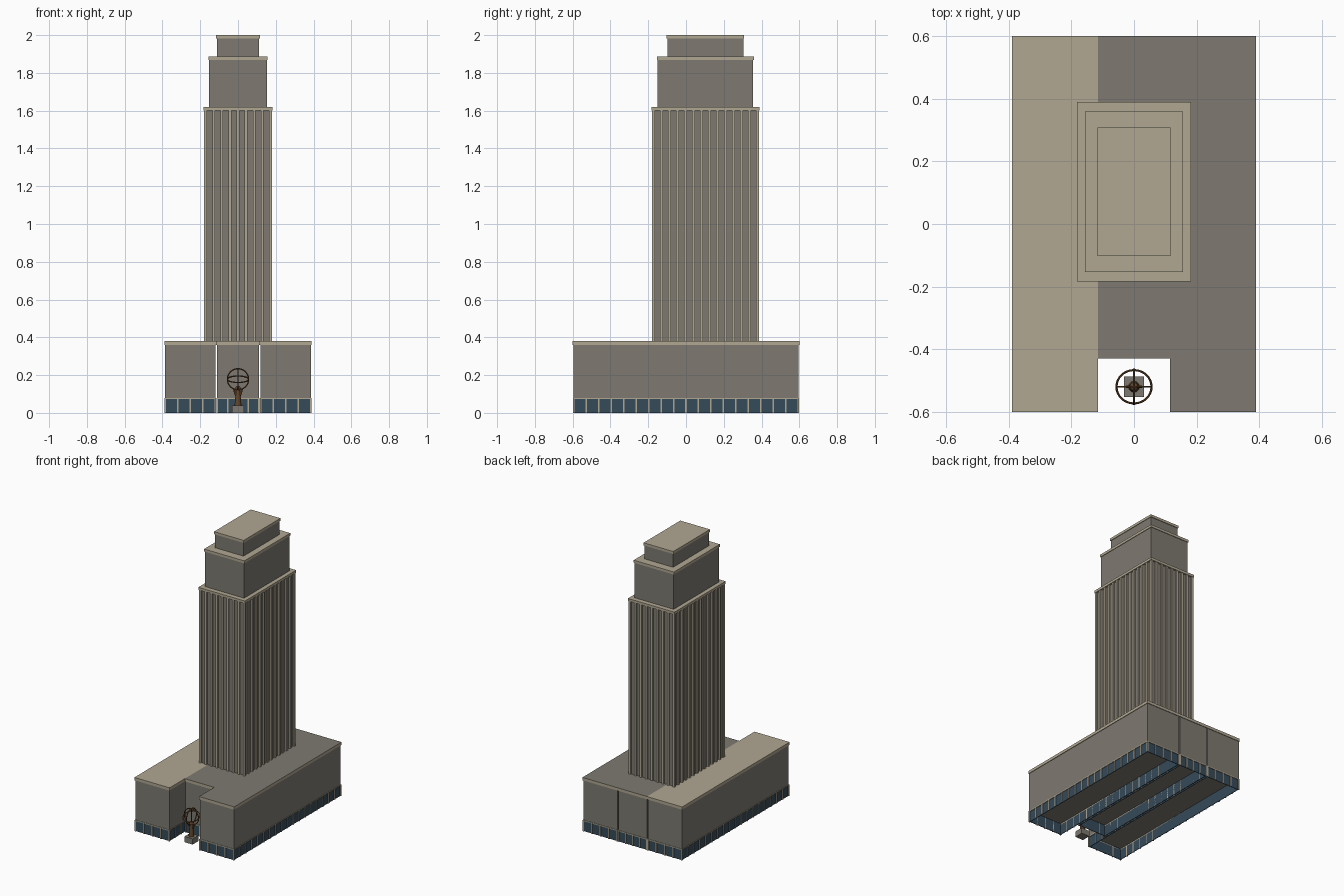
import bpy, math
from mathutils import Vector

if "Cube" in bpy.data.objects:
    bpy.data.objects.remove(bpy.data.objects["Cube"], do_unlink=True)


def material(name, r, g, b):
    m = bpy.data.materials.new(name)
    m.use_nodes = True
    m.diffuse_color = (r, g, b, 1)
    m.node_tree.nodes["Principled BSDF"].inputs["Base Color"].default_value = (r, g, b, 1)
    return m


limestone = material("limestone", 0.44, 0.39, 0.29)
concrete = material("grey concrete", 0.21, 0.195, 0.165)
glass = material("dark blue glass", 0.036, 0.07, 0.1)
bronze = material("bronze", 0.13, 0.06, 0.02)


def boxes(name, spans, mat):
    """One object made of boxes, each given as ((x0, x1), (y0, y1), (z0, z1))."""
    verts, faces = [], []
    for xs, ys, zs in spans:
        n = len(verts)
        verts += [(x, y, z) for z in zs for y in ys for x in xs]
        faces += [[n + i for i in f] for f in (
            (0, 2, 3, 1), (4, 5, 7, 6), (0, 1, 5, 4), (2, 6, 7, 3), (0, 4, 6, 2), (1, 3, 7, 5))]
    mesh = bpy.data.meshes.new(name)
    mesh.from_pydata(verts, [], faces)
    mesh.materials.append(mat)
    ob = bpy.data.objects.new(name, mesh)
    bpy.context.collection.objects.link(ob)
    return ob


def inset(span, d):
    return (span[0] + d, span[1] - d)


def uprights(xs, ys, zs, nx, ny, w, d):
    """Evenly spaced vertical strips around a rectangle, w wide and d deep."""
    out = []
    for i in range(nx + 1):
        x = xs[0] + (xs[1] - xs[0] - w) * i / nx
        out += [((x, x + w), (ys[0], ys[0] + d), zs), ((x, x + w), (ys[1] - d, ys[1]), zs)]
    for i in range(ny + 1):
        y = ys[0] + (ys[1] - ys[0] - w) * i / ny
        out += [((xs[0], xs[0] + d), (y, y + w), zs), ((xs[1] - d, xs[1]), (y, y + w), zs)]
    return out


def frame(xs, ys, zs, t):
    """Four thin walls around a rectangle."""
    return [(xs, (ys[0], ys[0] + t), zs), (xs, (ys[1] - t, ys[1]), zs),
            ((xs[0], xs[0] + t), ys, zs), ((xs[1] - t, xs[1]), ys, zs)]


# Podium: two wings and a recessed centre on an open glazed ground floor
def podium_block(name, xs, y0, nx, ny, grey_roof):
    ys = (y0, 0.6)
    bx, by = inset(xs, 0.004), inset(ys, 0.004)
    boxes(name + "_walls", [(bx, by, (0.08, 0.36))], concrete)
    cap = boxes(name + "_roof_cap", [(xs, ys, (0.36, 0.38))], limestone)
    if grey_roof:
        cap.data.materials.append(concrete)
        for p in cap.data.polygons:
            if p.normal.z > 0.5:
                p.material_index = 1
    gx, gy = inset(xs, 0.006), inset(ys, 0.006)
    boxes(name + "_glazing", frame(gx, gy, (0, 0.08), 0.004), glass)
    trim = uprights(inset(xs, 0.001), inset(ys, 0.001), (0, 0.08), nx, ny, 0.008, 0.009)
    trim += frame(inset(xs, 0.001), inset(ys, 0.001), (0.073, 0.08), 0.009)
    boxes(name + "_mullions", trim, limestone)


podium_block("right_wing", (-0.39, -0.115), -0.6, 4, 18, False)
podium_block("left_wing", (0.115, 0.39), -0.6, 4, 18, True)
podium_block("centre_block", (-0.115, 0.115), -0.43, 4, 16, True)

# Tower: ribbed shaft and two setback tiers, each with a thin cap
MID = 0.103


def tier(name, hx, hy, z0, z1, overhang):
    xs, ys = (-hx, hx), (MID - hy, MID + hy)
    boxes(name + "_cap", [(xs, ys, (z1 - 0.018, z1))], limestone)
    boxes(name + "_walls", [(inset(xs, overhang), inset(ys, overhang), (z0, z1 - 0.018))], concrete)


tier("shaft", 0.182, 0.286, 0.38, 1.62, 0.013)
tier("middle_tier", 0.157, 0.257, 1.62, 1.886, 0.004)
tier("top_tier", 0.116, 0.205, 1.886, 2.0, 0.004)
boxes("shaft_ribs", uprights((-0.179, 0.179), (MID - 0.283, MID + 0.283), (0.38, 1.602),
                             8, 13, 0.015, 0.012), limestone)

# Sculpture in the forecourt: plinth, bronze support and ringed globe
SY = -0.52
boxes("plinth", [((-0.032, 0.032), (SY - 0.032, SY + 0.032), (0, 0.04))], concrete)


def finish(ob, name):
    ob.name = name
    ob.data.materials.append(bronze)
    bpy.ops.object.shade_smooth_by_angle()


def rod(name, a, b, r1, r2):
    a, b = Vector(a), Vector(b)
    bpy.ops.mesh.primitive_cone_add(vertices=12, radius1=r1, radius2=r2, depth=(b - a).length,
                                    location=(a + b) / 2,
                                    rotation=(b - a).to_track_quat("Z", "Y").to_euler())
    finish(bpy.context.object, name)


rod("support_column", (0, SY, 0.04), (0, SY, 0.125), 0.018, 0.011)
for side, label in ((-1, "right"), (1, "left")):
    rod(label + "_support_arm", (side * 0.008, SY, 0.085), (side * 0.024, SY, 0.13), 0.006, 0.004)
bpy.ops.mesh.primitive_uv_sphere_add(segments=12, ring_count=8, radius=0.014,
                                     location=(0, SY, 0.13))
finish(bpy.context.object, "support_head")

for name, rot in (("globe_front_ring", (math.pi / 2, 0, 0)),
                  ("globe_side_ring", (0, math.pi / 2, 0)),
                  ("globe_tilted_ring", (math.radians(18), 0, 0))):
    bpy.ops.mesh.primitive_torus_add(major_segments=32, minor_segments=6, major_radius=0.056,
                                     minor_radius=0.0035, location=(0, SY, 0.178), rotation=rot)
    finish(bpy.context.object, name)
rod("globe_axis", (0, SY, 0.122), (0, SY, 0.234), 0.003, 0.003)
